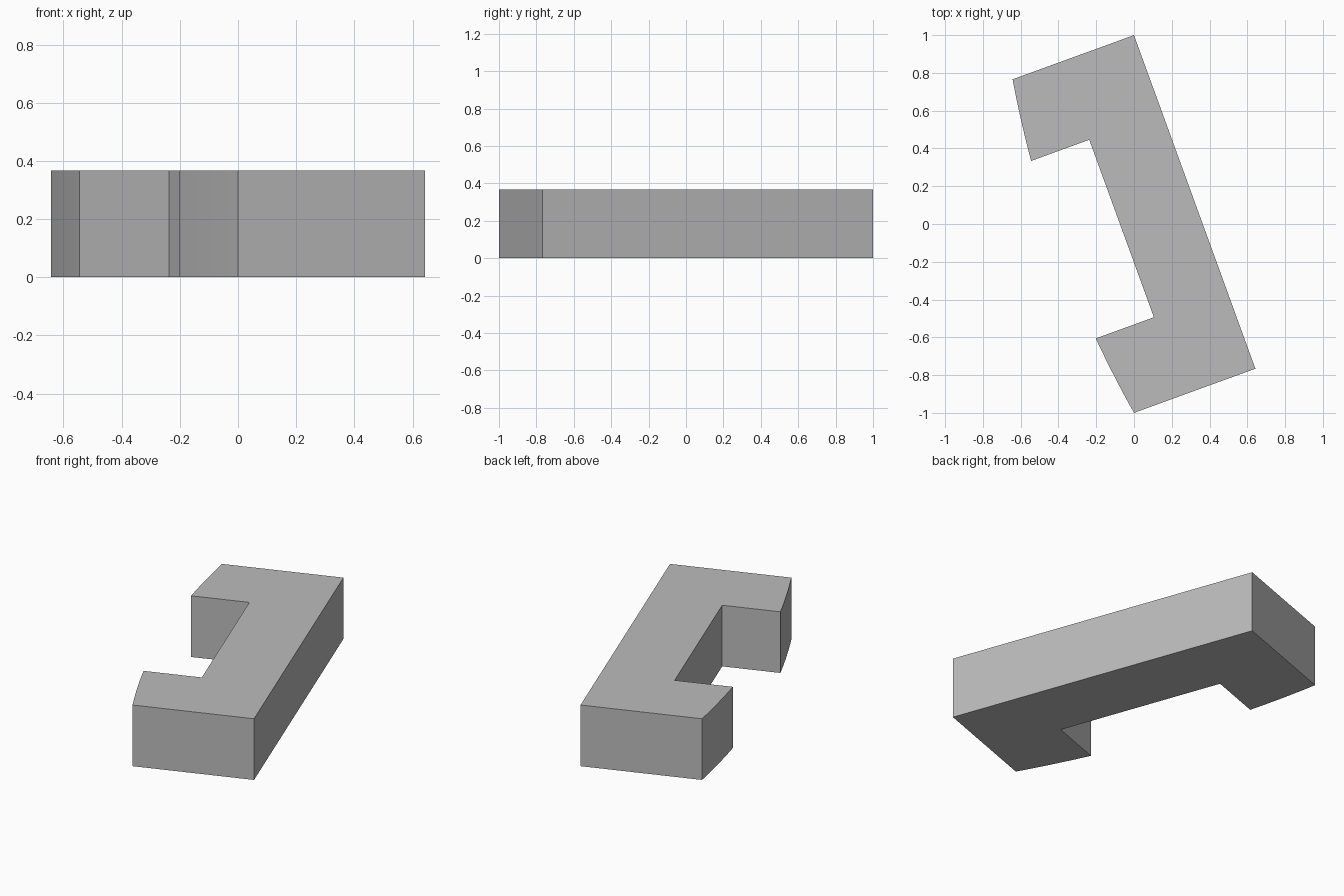
import bpy, bmesh, math
from mathutils import Matrix

cube = bpy.data.objects.get("Cube")
if cube:
    bpy.data.objects.remove(cube, do_unlink=True)

HEIGHT = 0.367
HALF_LENGTH, HALF_WIDTH = math.cos(math.radians(20)), math.sin(math.radians(20))
NOTCH_HALF, NOTCH_X = 0.5, -0.07
RADIUS, STEPS = 5.7, 8

# Plain grey material
grey = bpy.data.materials.new("plain_grey")
grey.use_nodes = True
colour = (0.5, 0.5, 0.5, 1)
grey.diffuse_color = colour
grey.node_tree.nodes["Principled BSDF"].inputs["Base Color"].default_value = colour


def arc_x(y):
    """Large shallow arc that shapes the ends of both arms."""
    return -HALF_WIDTH - (HALF_LENGTH ** 2 - y ** 2) / (2 * RADIUS)


# Half of the bracket outline, from the outer corner round to the notch
half = [(HALF_WIDTH, HALF_LENGTH)]
for i in range(STEPS + 1):
    y = HALF_LENGTH + (NOTCH_HALF - HALF_LENGTH) * i / STEPS
    half.append((arc_x(y), y))
half.append((NOTCH_X, NOTCH_HALF))
outline = half + [(x, -y) for x, y in reversed(half)]

# Extrude the outline, then turn it into place
bm = bmesh.new()
base = bm.faces.new([bm.verts.new((x, y, 0)) for x, y in outline])
top = bmesh.ops.extrude_face_region(bm, geom=[base], use_keep_orig=True)
bmesh.ops.translate(bm, vec=(0, 0, HEIGHT),
                    verts=[g for g in top["geom"] if isinstance(g, bmesh.types.BMVert)])
bmesh.ops.rotate(bm, verts=bm.verts, matrix=Matrix.Rotation(math.radians(20), 3, "Z"))
bmesh.ops.recalc_face_normals(bm, faces=bm.faces)

mesh = bpy.data.meshes.new("bracket")
bm.to_mesh(mesh)
bm.free()
mesh.materials.append(grey)
bracket = bpy.data.objects.new("bracket", mesh)
bpy.context.collection.objects.link(bracket)

# Smooth the curved arm ends only
bpy.ops.object.select_all(action="DESELECT")
bracket.select_set(True)
bpy.context.view_layer.objects.active = bracket
bpy.ops.object.shade_smooth_by_angle(angle=math.radians(10))
